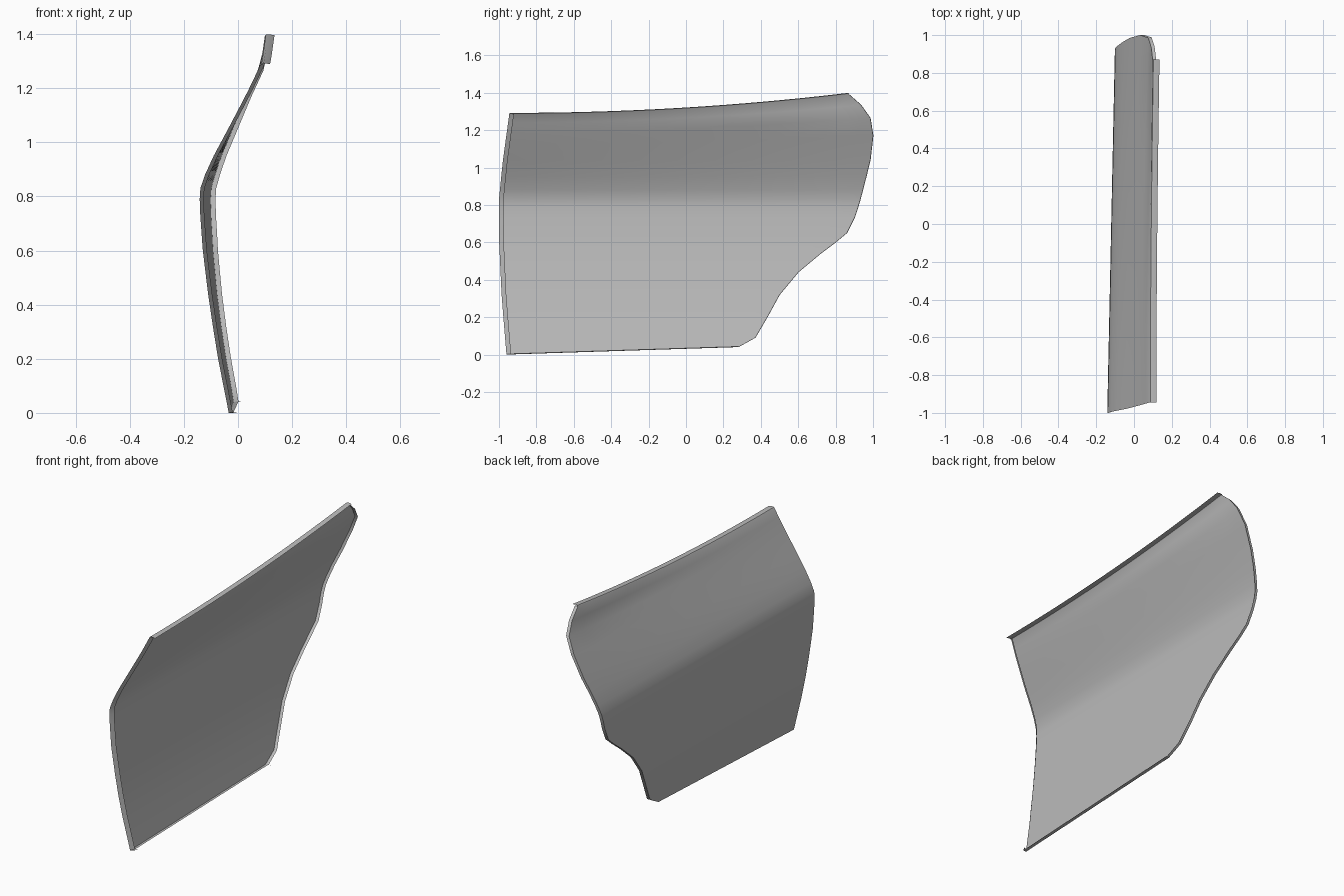
import bpy, bmesh, math

cube = bpy.data.objects.get("Cube")
if cube:
    bpy.data.objects.remove(cube, do_unlink=True)


def interp(points, t):
    """Piecewise linear lookup in a sorted list of (t, value)."""
    if t <= points[0][0]:
        return points[0][1]
    for (a, va), (b, vb) in zip(points, points[1:]):
        if t <= b:
            return va + (vb - va) * (t - a) / (b - a)
    return points[-1][1]


# Cross-section of the panel: height -> x
section = [(0, -.035), (.2, -.074), (.4, -.106), (.6, -.13), (.72, -.139),
           (.8, -.142), (.83, -.139), (.88, -.122), (.95, -.09), (1.09, -.015),
           (1.2, .042), (1.285, .082), (1.4, .1)]
# How far the panel drifts sideways towards the back, by height
drift = [(.85, .021), (1.15, .003), (1.4, 0)]
# Front edge: height -> y
front_edge = [(0, -.96), (.3, -.985), (.6, -.999), (.83, -1), (1.03, -.98), (1.285, -.945)]
# Rows of the panel: front height, back y, back height
rows = [(0, .28, .04), (.07, .37, .09), (.2, .44, .21), (.32, .5, .32),
        (.44, .6, .44), (.54, .72, .54), (.6, .8, .6), (.65, .86, .65),
        (.73, .9, .73), (.79, .92, .79), (.83, .932, .83), (.88, .945, .88),
        (.95, .963, .95), (1.04, .985, 1.04), (1.13, 1, 1.17),
        (1.19, .985, 1.265), (1.24, .935, 1.335), (1.285, .87, 1.392)]
COLUMNS = 16


def panel_row(front_z, back_y, back_z):
    """One row of points, with a folded hem in front and a flange behind."""
    front_y = interp(front_edge, front_z)
    sag = .027 * max(0, (front_z - 1) / .285)
    row = []
    for i in range(COLUMNS + 1):
        u = i / COLUMNS
        y = front_y + (back_y - front_y) * u
        z = front_z + (back_z - front_z) * u - sag * 4 * u * (1 - u)
        row.append((interp(section, z) + interp(drift, z) * (y + 1), y, z))
    x, y, z = row[0]
    hem = (x + .015, y + .025, z)
    x, y, z = row[-1]
    flange = (x + .018, y + .002, z)
    return [hem] + row + [flange]


def shifted(row, dx, dz):
    return [(x + dx, y, z + dz) for x, y, z in row]


grid = [panel_row(*r) for r in rows]
# Bottom flange and rounded top lip
bottom = shifted(grid[0], .018, .003)
top = grid[-1]
lip = [shifted(top, .004, .005), shifted(top, .012, .007), shifted(top, .036, .004)]
for row in lip:
    row[0] = row[1]
    row[-1] = row[-2]
grid = [bottom] + grid + lip

bm = bmesh.new()
verts = [[bm.verts.new(p) for p in row] for row in grid]
for low, high in zip(verts, verts[1:]):
    for a, b, c, d in zip(low, low[1:], high[1:], high):
        bm.faces.new((a, b, c, d))
bmesh.ops.remove_doubles(bm, verts=bm.verts, dist=.0005)
bmesh.ops.recalc_face_normals(bm, faces=bm.faces)

mesh = bpy.data.meshes.new("door_panel")
bm.to_mesh(mesh)
bm.free()
panel = bpy.data.objects.new("door_panel", mesh)
bpy.context.collection.objects.link(panel)

# Plain grey finish
grey = bpy.data.materials.new("plain grey")
grey.use_nodes = True
colour = (.5, .5, .5, 1)
grey.diffuse_color = colour
grey.node_tree.nodes["Principled BSDF"].inputs["Base Color"].default_value = colour
mesh.materials.append(grey)

bpy.ops.object.select_all(action='DESELECT')
panel.select_set(True)
bpy.context.view_layer.objects.active = panel
bpy.ops.object.shade_smooth_by_angle(angle=math.radians(35))
